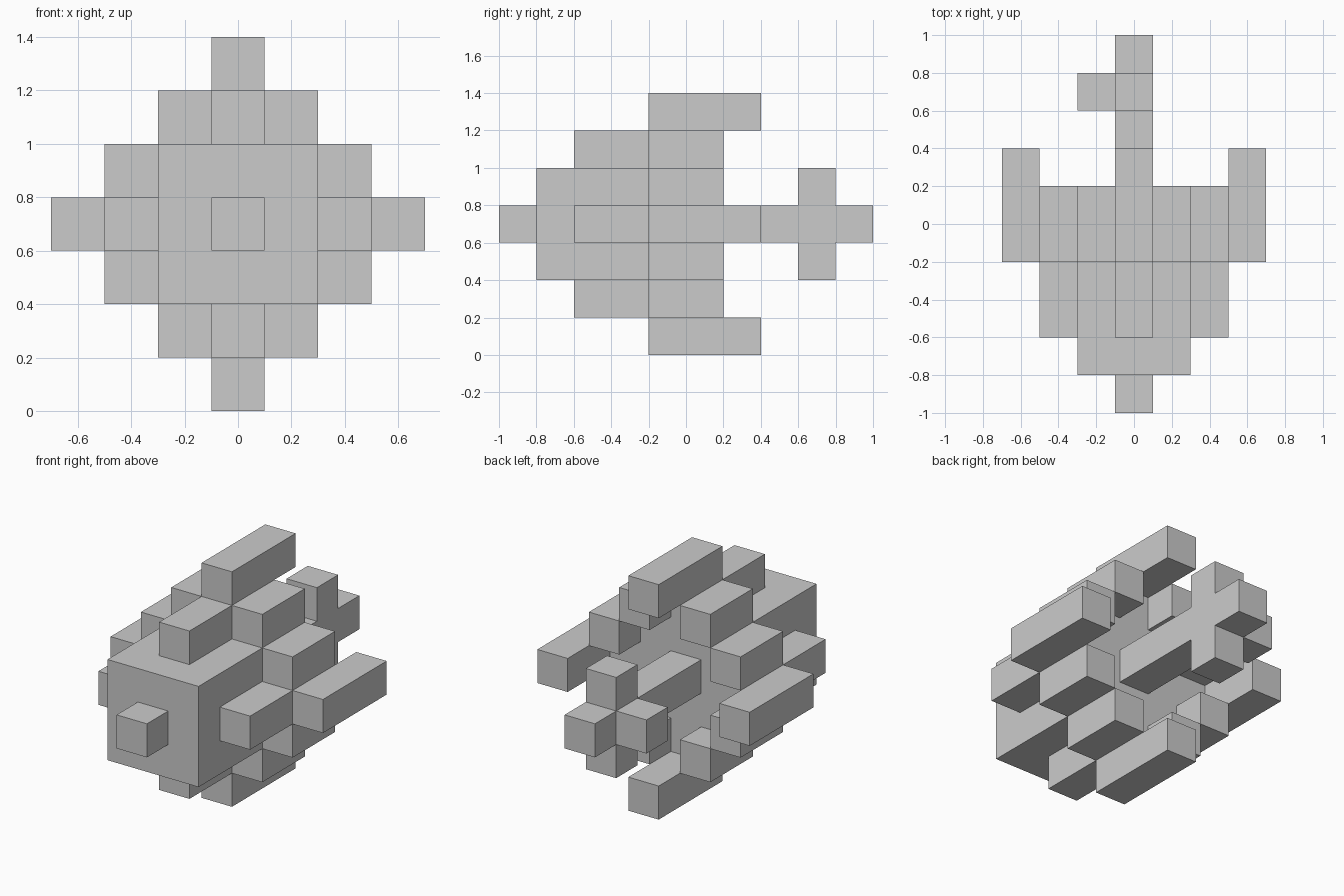
import bpy
import bmesh
from mathutils import Matrix

if "Cube" in bpy.data.objects:
    bpy.data.objects.remove(bpy.data.objects["Cube"])

U = 0.2      # block size
MID = 0.7    # height of the long axis


def block(name, i, k, y0, y1, n=1):
    """Box on the front grid at column i, row k, n blocks wide and high."""
    bm = bmesh.new()
    size = Matrix.Diagonal((n * U, y1 - y0, n * U, 1))
    bmesh.ops.create_cube(bm, size=1, matrix=size)
    mesh = bpy.data.meshes.new(name)
    bm.to_mesh(mesh)
    bm.free()
    ob = bpy.data.objects.new(name, mesh)
    ob.location = (i * U, (y0 + y1) / 2, MID + k * U)
    bpy.context.collection.objects.link(ob)
    return ob


# Main body and snout
block("body", 0, 0, -0.8, 0.0, n=3)
block("snout", 0, 0, -1.0, -0.8)

# One rib on each of the four body sides
for name, i, k in (("top", 0, 2), ("bottom", 0, -2), ("left", -2, 0), ("right", 2, 0)):
    block(name + "_rib", i, k, -0.6, 0.0)

# Diamond ring of bars; the four points are longer fins
for i in range(-3, 4):
    for k in sorted({3 - abs(i), abs(i) - 3}):
        if i == 0 or k == 0:
            block("fin", i, k, -0.2, 0.4)
        else:
            block("ring_bar", i, k, -0.2, 0.2)

# Tail with lobes above, below and on the left only
block("tail", 0, 0, 0.0, 1.0)
for name, i, k in (("upper", 0, 1), ("lower", 0, -1), ("left", -1, 0)):
    block(name + "_tail_lobe", i, k, 0.6, 0.8)
